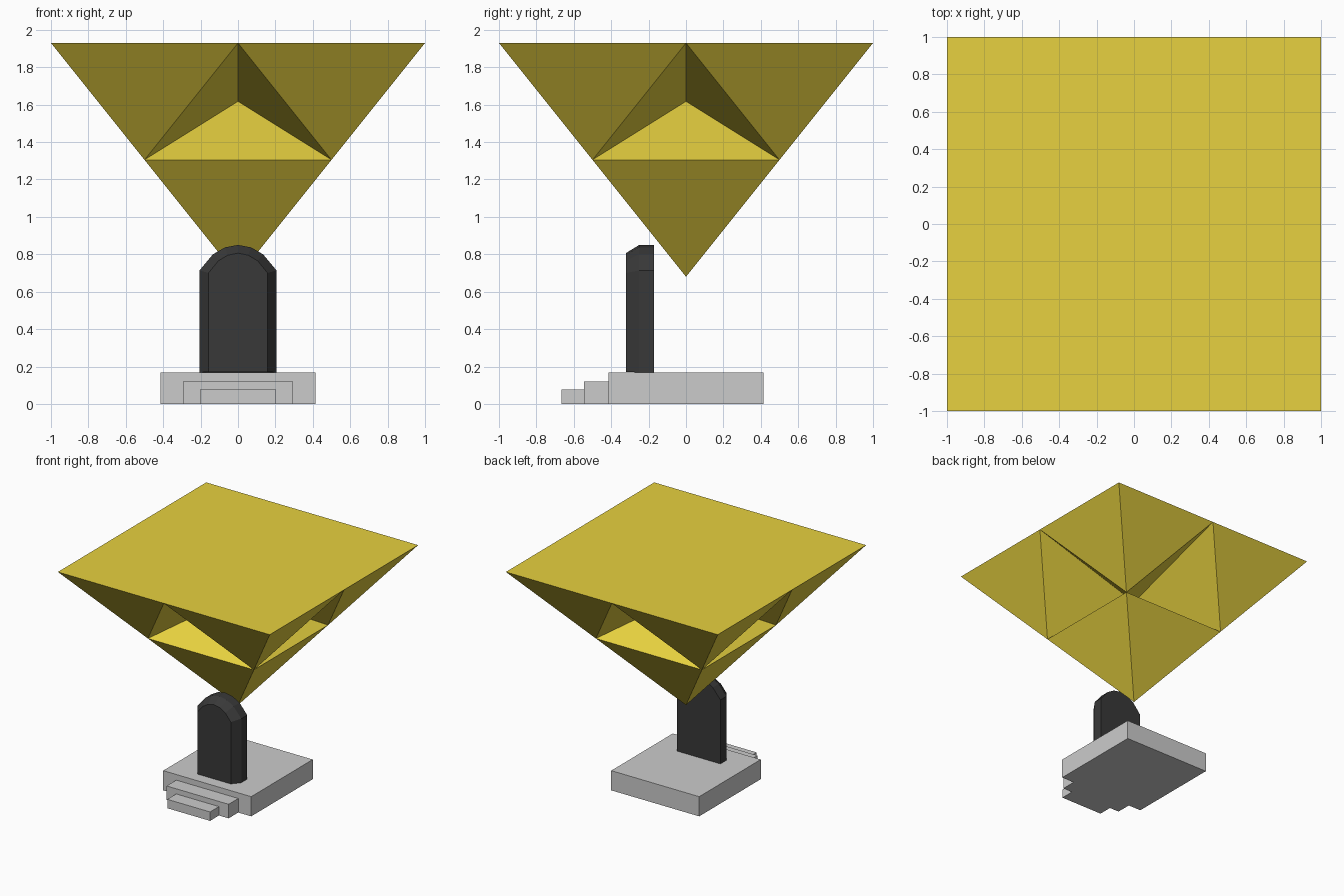
import bpy, bmesh
from mathutils import Matrix, Vector
from math import pi

if "Cube" in bpy.data.objects:
    bpy.data.objects.remove(bpy.data.objects["Cube"])


def material(name, color):
    m = bpy.data.materials.new(name)
    m.diffuse_color = color
    m.use_nodes = True
    m.node_tree.nodes["Principled BSDF"].inputs["Base Color"].default_value = m.diffuse_color
    return m


def finish(name, bm, mat=None, merge=True):
    if merge:
        bmesh.ops.remove_doubles(bm, verts=bm.verts, dist=1e-5)
    bmesh.ops.recalc_face_normals(bm, faces=bm.faces)
    me = bpy.data.meshes.new(name)
    bm.to_mesh(me)
    bm.free()
    ob = bpy.data.objects.new(name, me)
    bpy.context.collection.objects.link(ob)
    if mat:
        me.materials.append(mat)
    return ob


def box(name, x, y0, y1, z1):
    bm = bmesh.new()
    bmesh.ops.create_cube(bm, size=1)
    for v in bm.verts:
        v.co = Vector((v.co.x * 2 * x, (y0 + y1) / 2 + v.co.y * (y1 - y0), (v.co.z + 0.5) * z1))
    return finish(name, bm)


def quarter_faces(bm, tris):
    # repeat a quarter of the surface around the z axis
    for k in range(4):
        rot = Matrix.Rotation(k * pi / 2, 3, 'Z')
        for tri in tris:
            bm.faces.new([bm.verts.new(rot @ Vector(p)) for p in tri])


gold = material("gold", (0.8, 0.64, 0.05, 1))
black = material("black", (0.04, 0.04, 0.04, 1))

# plinth and the two front steps
box("plinth", 0.415, -0.415, 0.415, 0.168)
box("upper_step", 0.293, -0.545, -0.415, 0.12)
box("lower_step", 0.202, -0.665, -0.545, 0.076)

# arched door slab with a chamfered front rim
outer = [(0.206, 0.168), (0.206, 0.714), (0.134, 0.80), (0.07, 0.837), (0, 0.85)]
inner = [(0.158, 0.172), (0.158, 0.70), (0.105, 0.765), (0.055, 0.795), (0, 0.806)]


def mirrored(profile):
    return profile + [(-x, z) for x, z in reversed(profile[:-1])]


bm = bmesh.new()
rings = [[bm.verts.new((x, y, z)) for x, z in mirrored(p)]
         for p, y in ((inner, -0.322), (outer, -0.25), (outer, -0.17))]
for a, b in zip(rings, rings[1:]):
    for i in range(len(a)):
        j = (i + 1) % len(a)
        bm.faces.new((a[i], a[j], b[j], b[i]))
bm.faces.new(rings[0])
bm.faces.new(rings[-1])
finish("door", bm, black)

# inverted pyramid: lower tip, then the notched crown that meets it at the core
TOP, MID, TIP = 1.93, 1.305, 0.68
core = (0, 0, (TOP + MID) / 2)
left, right = (-0.5, -0.5, MID), (0.5, -0.5, MID)
edge_mid, corner, next_mid = (0, -1, TOP), (1, -1, TOP), (1, 0, TOP)

bm = bmesh.new()
quarter_faces(bm, [(left, right, (0, 0, TIP)), (right, left, core)])
finish("lower_pyramid", bm, gold)

bm = bmesh.new()
quarter_faces(bm, [(edge_mid, right, corner), (corner, right, next_mid),
                   (edge_mid, core, right), (left, core, edge_mid),
                   (edge_mid, corner, (0, 0, TOP)), (corner, next_mid, (0, 0, TOP))])
bmesh.ops.remove_doubles(bm, verts=bm.verts, dist=1e-5)
bmesh.ops.dissolve_limit(bm, angle_limit=0.01, verts=bm.verts, edges=bm.edges)
finish("crown", bm, gold)
